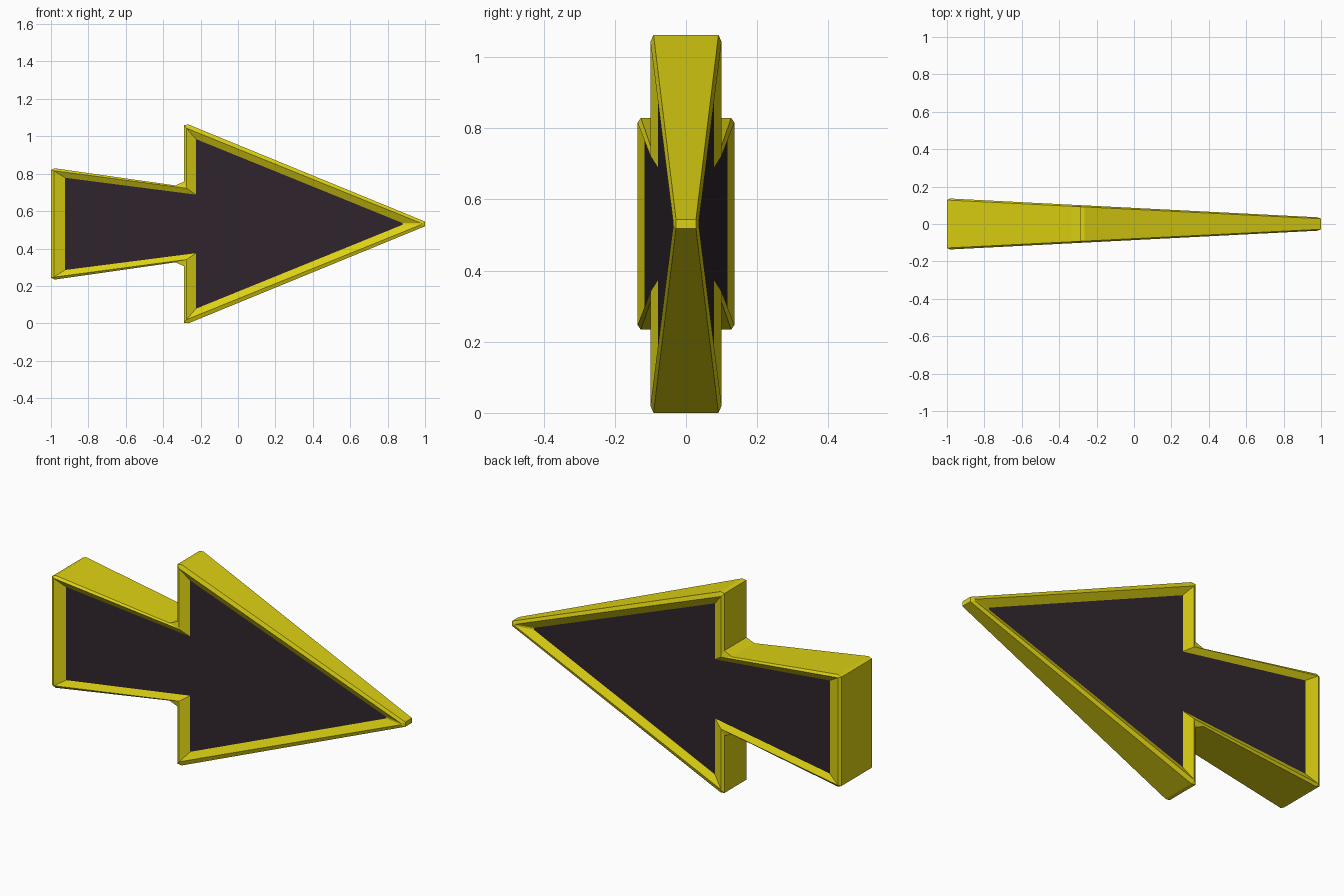
import bpy, bmesh

if "Cube" in bpy.data.objects:
    bpy.data.objects.remove(bpy.data.objects["Cube"])

MID = 0.5315  # height of the arrow's axis


def material(name, rgb):
    m = bpy.data.materials.new(name)
    m.diffuse_color = (*rgb, 1)
    m.use_nodes = True
    m.node_tree.nodes["Principled BSDF"].inputs["Base Color"].default_value = m.diffuse_color
    return m


yellow = material("sign yellow", (0.72, 0.64, 0.006))
dark = material("dark panel", (0.029, 0.019, 0.026))


def outline(half):
    """Upper half outline (tail to tip), closed by mirroring about the axis."""
    return half + [(x, 2 * MID - z) for x, z in reversed(half)]


# Matching outlines: outer wall, raised ridge, panel edge
outer = outline([(-1, .820), (-.98, .829), (-.335, .737), (-.29, .757),
                 (-.29, 1.06), (-.265, 1.063), (1, .544)])
ridge = outline([(-.985, .816), (-.985, .816), (-.275, .722), (-.275, .722),
                 (-.275, 1.043), (-.275, 1.043), (.98, .535)])
inner = outline([(-.925, .778), (-.925, .778), (-.225, .688), (-.225, .688),
                 (-.225, .985), (-.225, .985), (.88, .536)])


def wall_y(x):
    return .078 - .050 * x


def ridge_y(x):
    return .086 - .051 * x


def panel_y(x):
    return .066 - .055 * x


def build(name, bm, mat):
    bmesh.ops.remove_doubles(bm, verts=bm.verts, dist=.0005)
    bmesh.ops.recalc_face_normals(bm, faces=bm.faces)
    me = bpy.data.meshes.new(name)
    bm.to_mesh(me)
    bm.free()
    me.materials.append(mat)
    ob = bpy.data.objects.new(name, me)
    bpy.context.collection.objects.link(ob)
    return ob


# Frame: ring of walls, chamfers and inner slopes, tapering towards the tip
bm = bmesh.new()
rings = []
for pts, depth, side in ((inner, panel_y, -1), (ridge, ridge_y, -1), (outer, wall_y, -1),
                         (outer, wall_y, 1), (ridge, ridge_y, 1), (inner, panel_y, 1)):
    rings.append([bm.verts.new((x, side * depth(x), z)) for x, z in pts])
n = len(outer)
# the last strip closes the frame inside, behind the panels
for k, ring in enumerate(rings):
    nxt = rings[(k + 1) % len(rings)]
    if k == len(rings) - 1:
        continue
    for i in range(n):
        j = (i + 1) % n
        bm.faces.new((ring[i], ring[j], nxt[j], nxt[i]))
build("arrow_frame", bm, yellow)

# Recessed dark panels on both sides
for name, side in (("front_panel", -1), ("back_panel", 1)):
    bm = bmesh.new()
    pts = list(dict.fromkeys(inner))
    f = bm.faces.new([bm.verts.new((x, side * panel_y(x), z)) for x, z in pts])
    f.normal_update()
    flip = f.normal.y * side < 0
    bmesh.ops.triangulate(bm, faces=[f])
    ob = build(name, bm, dark)
    if (ob.data.polygons[0].normal.y * side) < 0:
        ob.data.flip_normals()
